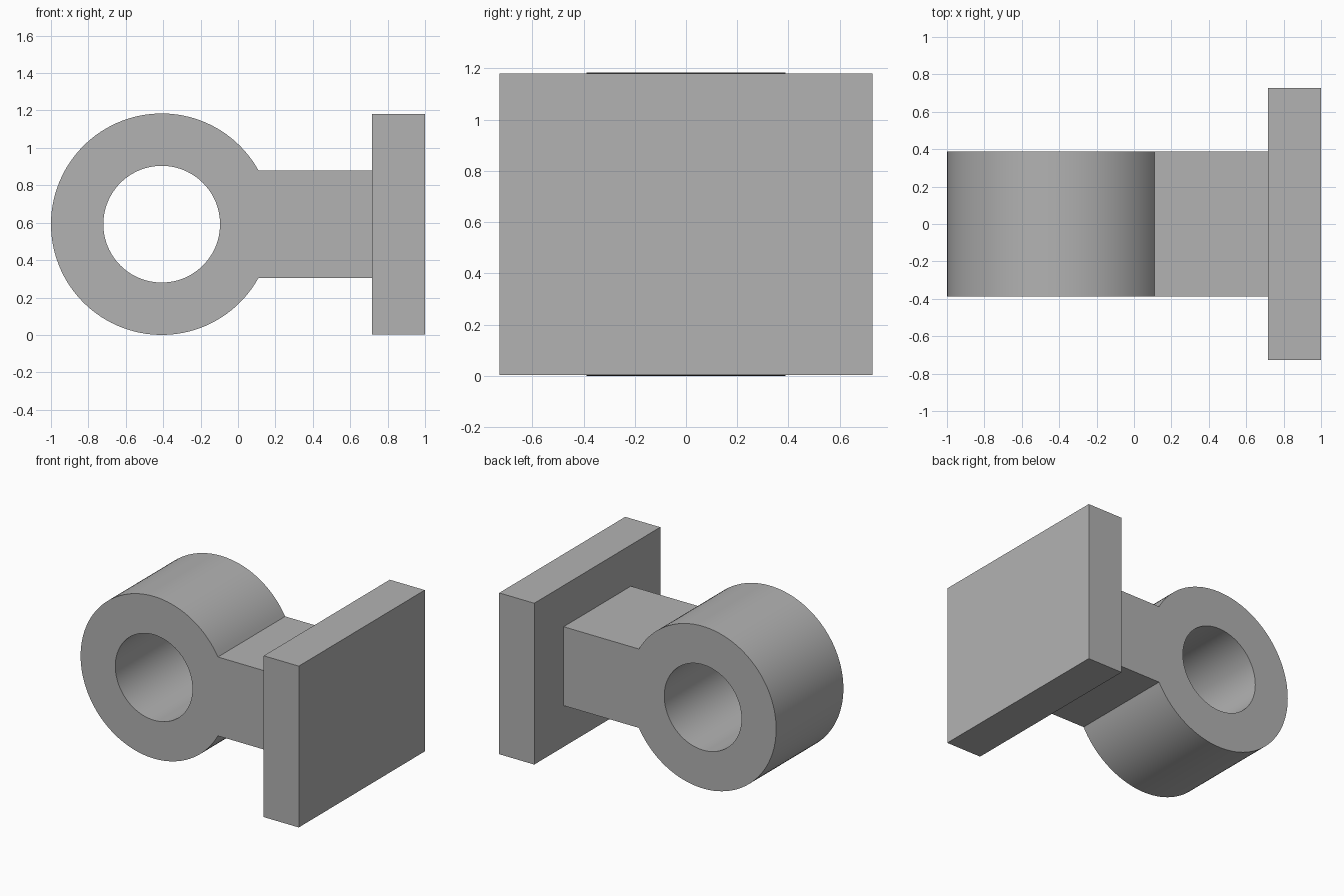
import bpy
import bmesh
from math import asin, cos, sin, pi

cube = bpy.data.objects.get("Cube")
if cube:
    bpy.data.objects.remove(cube, do_unlink=True)

grey = bpy.data.materials.new("plain_grey")
grey.use_nodes = True
grey.diffuse_color = (0.448, 0.448, 0.448, 1)
grey.node_tree.nodes["Principled BSDF"].inputs["Base Color"].default_value = grey.diffuse_color

EYE_X, MID_Z = -0.408, 0.592
OUTER, HOLE = 0.592, 0.312
NECK = 0.288            # half height of the neck
HALF_DEPTH = 0.388      # half depth of eye and neck
PLATE_X, PLATE_END = 0.717, 1.0


def arc(radius, start, end, steps):
    angles = [start + (end - start) * i / steps for i in range(steps + 1)]
    return [(EYE_X + radius * cos(a), MID_Z + radius * sin(a)) for a in angles]


def extrude_profile(name, loops, half_depth):
    """Extrude closed x-z loops along y; inner loops become holes."""
    curve = bpy.data.curves.new(name + "_profile", "CURVE")
    curve.dimensions = "2D"
    curve.fill_mode = "BOTH"
    curve.extrude = half_depth
    for loop in loops:
        spline = curve.splines.new("POLY")
        spline.points.add(len(loop) - 1)
        for point, (x, z) in zip(spline.points, loop):
            point.co = (x, z, 0, 1)
        spline.use_cyclic_u = True
    helper = bpy.data.objects.new(name + "_profile", curve)
    bpy.context.collection.objects.link(helper)
    helper.rotation_euler.x = pi / 2
    bpy.context.view_layer.update()
    mesh = bpy.data.meshes.new_from_object(
        helper.evaluated_get(bpy.context.evaluated_depsgraph_get()))
    mesh.transform(helper.matrix_world)
    bpy.data.objects.remove(helper, do_unlink=True)
    bm = bmesh.new()
    bm.from_mesh(mesh)
    bmesh.ops.remove_doubles(bm, verts=bm.verts, dist=0.0001)
    bmesh.ops.recalc_face_normals(bm, faces=bm.faces)
    bm.to_mesh(mesh)
    bm.free()
    mesh.name = name
    mesh.materials.clear()
    mesh.materials.append(grey)
    obj = bpy.data.objects.new(name, mesh)
    bpy.context.collection.objects.link(obj)
    return obj


# Eye with its bore, running into the neck
join = asin(NECK / OUTER)
outline = arc(OUTER, join, 2 * pi - join, 96)
outline += [(PLATE_X, MID_Z - NECK), (PLATE_X, MID_Z + NECK)]
bore = arc(HOLE, 0, 2 * pi, 96)[:-1]
eye = extrude_profile("eye_and_neck", [outline, bore], HALF_DEPTH)
bpy.ops.object.select_all(action="DESELECT")
eye.select_set(True)
bpy.context.view_layer.objects.active = eye
bpy.ops.object.shade_smooth_by_angle(angle=pi / 6)

# Mounting plate
bpy.ops.mesh.primitive_cube_add(size=1, location=((PLATE_X + PLATE_END) / 2, 0, MID_Z))
plate = bpy.context.object
plate.name = "mounting_plate"
plate.scale = (PLATE_END - PLATE_X, 1.454, 1.178)
bpy.ops.object.transform_apply(location=False, rotation=False, scale=True)
plate.data.materials.append(grey)
